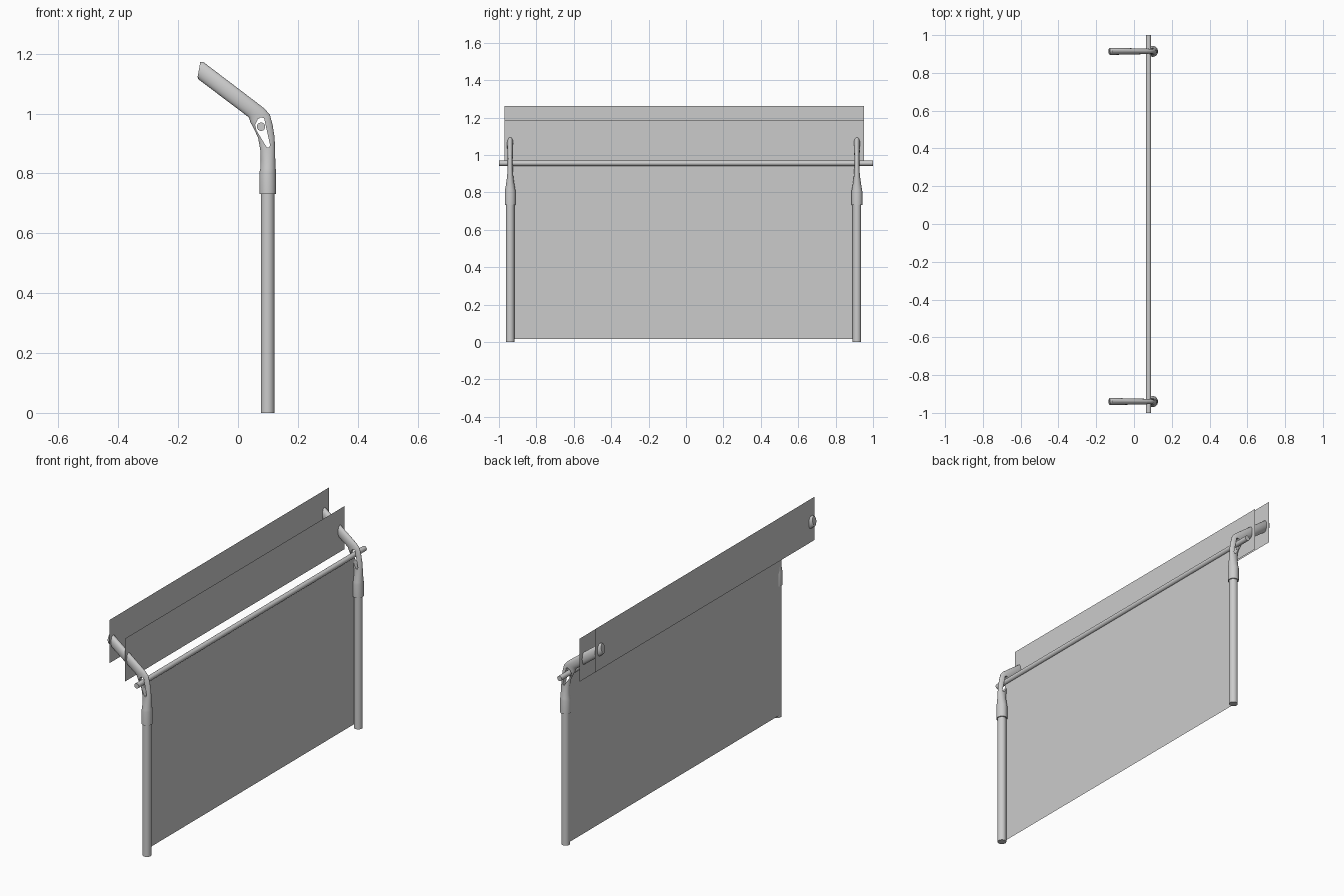
import bpy, bmesh, math
from mathutils import Vector

if "Cube" in bpy.data.objects:
    bpy.data.objects.remove(bpy.data.objects["Cube"])

POST_X = 0.099
POSTS = {"left": -0.94, "right": 0.914}
SIDES = 24


def make_object(name, bm):
    bmesh.ops.recalc_face_normals(bm, faces=bm.faces)
    mesh = bpy.data.meshes.new(name)
    bm.to_mesh(mesh)
    bm.free()
    ob = bpy.data.objects.new(name, mesh)
    bpy.context.collection.objects.link(ob)
    return ob


def smooth(ob, angle=35):
    bpy.ops.object.select_all(action='DESELECT')
    ob.select_set(True)
    bpy.context.view_layer.objects.active = ob
    bpy.ops.object.shade_smooth_by_angle(angle=math.radians(angle))


def loft(name, sections, y):
    """Skin elliptical rings; each section is (inner xz, outer xz, half width in y)."""
    bm = bmesh.new()
    rings = []
    for inner, outer, hy in sections:
        a = Vector((inner[0], y, inner[1]))
        b = Vector((outer[0], y, outer[1]))
        mid, half = (a + b) / 2, (b - a) / 2
        rings.append([bm.verts.new(mid + half * math.cos(t) + Vector((0, hy * math.sin(t), 0)))
                      for t in (2 * math.pi * i / SIDES for i in range(SIDES))])
    for r0, r1 in zip(rings, rings[1:]):
        for i in range(SIDES):
            j = (i + 1) % SIDES
            bm.faces.new((r0[i], r0[j], r1[j], r1[i]))
    bm.faces.new(rings[0])
    bm.faces.new(rings[-1])
    return make_object(name, bm)


def panel(name, x, y0, y1, z0, z1):
    bm = bmesh.new()
    bm.faces.new([bm.verts.new((x, y, z)) for y, z in
                  ((y0, z0), (y1, z0), (y1, z1), (y0, z1))])
    return make_object(name, bm)


def cut_slot(ob, y):
    """Cut the opening that carries the top rail."""
    outline = [(.066, .981), (.076, .987), (.087, .985), (.107, .895),
               (.104, .886), (.096, .887), (.062, .943), (.057, .962)]
    bm = bmesh.new()
    f = bm.faces.new([bm.verts.new((x, y - .08, z)) for x, z in outline])
    ext = bmesh.ops.extrude_face_region(bm, geom=[f])
    bmesh.ops.translate(bm, vec=(0, .16, 0),
                        verts=[v for v in ext["geom"] if isinstance(v, bmesh.types.BMVert)])
    cutter = make_object("slot_cutter", bm)
    cutter.hide_render = True
    mod = ob.modifiers.new("slot", 'BOOLEAN')
    mod.operation = 'DIFFERENCE'
    mod.solver = 'EXACT'
    mod.object = cutter
    bpy.context.view_layer.objects.active = ob
    bpy.ops.object.modifier_apply(modifier=mod.name)
    bpy.data.objects.remove(cutter)


# Sleeve, flattened neck and angled arm, as one casting
ARM = [
    ((.072, .732), (.127, .732), .029),
    ((.072, .805), (.127, .805), .029),
    ((.0745, .816), (.126, .816), .027),
    ((.076, .845), (.1245, .845), .022),
    ((.075, .875), (.124, .880), .0175),
    ((.067, .920), (.122, .922), .015),
    ((.050, .955), (.116, .960), .014),
    ((.041, .972), (.107, .995), .014),
    ((.037, .986), (.090, 1.015), .0145),
    ((.030, .992), (.066, 1.034), .015),
    ((-.133, 1.115), (-.117, 1.173), .019),
    ((-.135, 1.122), (-.126, 1.172), .016),
]

for side, y in POSTS.items():
    # Round upright post
    bpy.ops.mesh.primitive_cylinder_add(vertices=SIDES, radius=.0225, depth=.76,
                                        location=(POST_X, y, .38))
    post = bpy.context.object
    post.name = "post_" + side
    smooth(post)
    # Arm bracket on the post
    arm = loft("arm_" + side, ARM, y)
    cut_slot(arm, y)
    smooth(arm)

# Top rail through both slots
bpy.ops.mesh.primitive_cylinder_add(vertices=SIDES, radius=.014, depth=2,
                                    location=(.077, 0, .956),
                                    rotation=(math.pi / 2, 0, 0))
rail = bpy.context.object
rail.name = "top_rail"
smooth(rail)

# Mesh sheet and the two upper wire strips, all single-sided sheets
panel("fence_mesh", .077, POSTS["left"], POSTS["right"], .015, .956)
panel("wire_strip_front", -.014, -.971, .953, .945, 1.184)
panel("wire_strip_back", -.109, -.971, .953, 1.022, 1.262)
